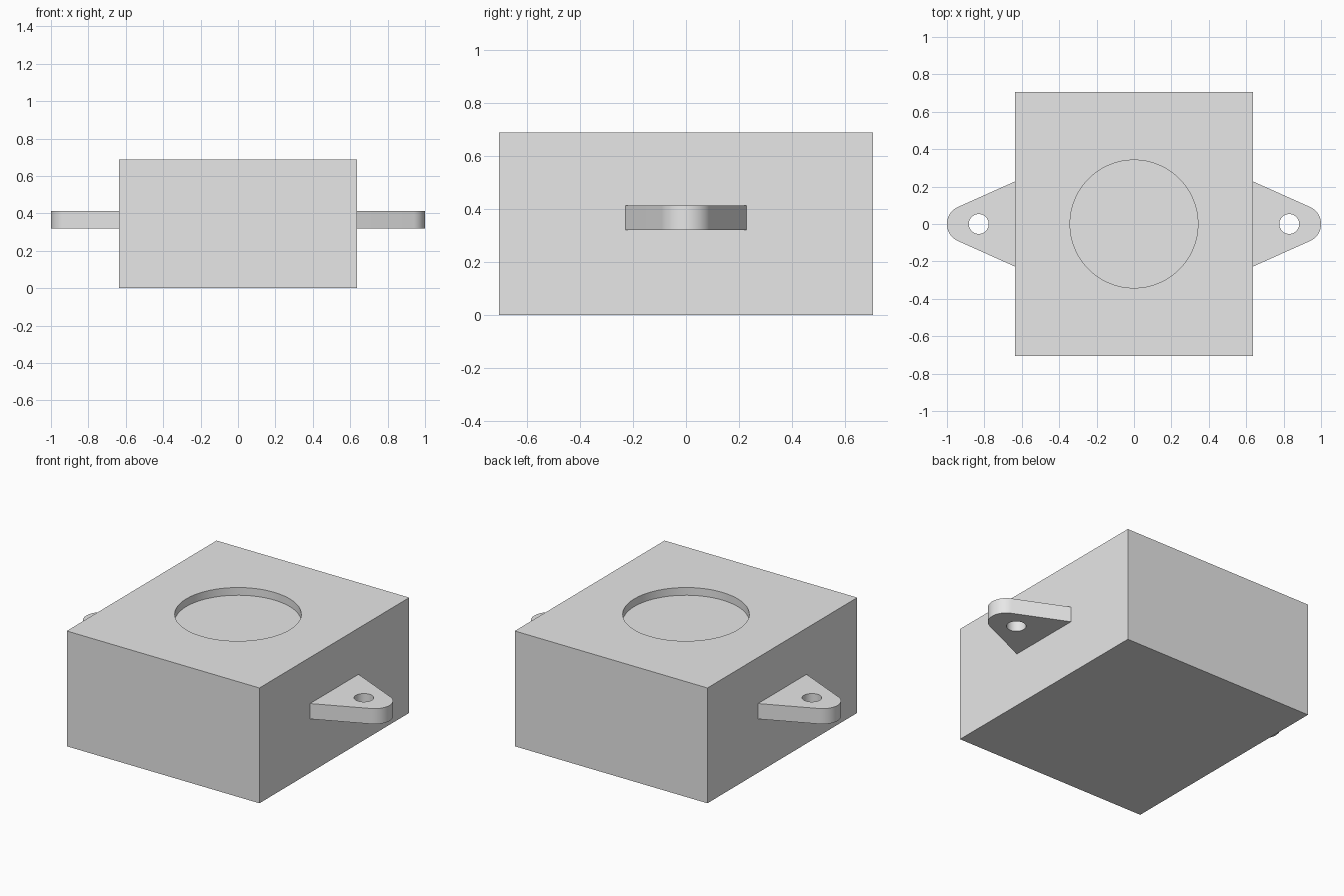
import bpy
import bmesh
from math import atan2, asin, hypot, pi, cos, sin

cube = bpy.data.objects.get("Cube")
if cube:
    bpy.data.objects.remove(cube, do_unlink=True)

HALF_X, HALF_Y, HEIGHT = 0.635, 0.705, 0.687
RECESS_R, RECESS_DEPTH = 0.342, 0.046
TAB_Z, TAB_THICK, TAB_HALF = 0.32, 0.092, 0.228
TIP_X, TIP_R = 0.9, 0.1
HOLE_X, HOLE_R = 0.83, 0.053

grey = bpy.data.materials.new("light grey")
grey.use_nodes = True
grey.diffuse_color = (0.8, 0.8, 0.8, 1)
grey.node_tree.nodes["Principled BSDF"].inputs["Base Color"].default_value = (0.8, 0.8, 0.8, 1)


def cylinder(name, x, radius, z0, z1):
    """Hidden cutter for round openings."""
    bpy.ops.mesh.primitive_cylinder_add(
        vertices=64, radius=radius, depth=z1 - z0, location=(x, 0, (z0 + z1) / 2))
    obj = bpy.context.object
    obj.name = name
    obj.hide_render = True
    obj.hide_set(True)
    return obj


def cut(obj, cutter):
    mod = obj.modifiers.new("cut", 'BOOLEAN')
    mod.operation = 'DIFFERENCE'
    mod.solver = 'EXACT'
    mod.object = cutter


def finish(obj):
    obj.data.materials.append(grey)
    bpy.ops.object.select_all(action='DESELECT')
    obj.select_set(True)
    bpy.context.view_layer.objects.active = obj
    # Bake the cuts, then shade the curved walls smooth
    for mod in list(obj.modifiers):
        bpy.ops.object.modifier_apply(modifier=mod.name)
    bpy.ops.object.shade_smooth_by_angle(angle=pi / 9)


# Rectangular body with a shallow round recess on top
bpy.ops.mesh.primitive_cube_add(size=1, location=(0, 0, HEIGHT / 2))
body = bpy.context.object
body.name = "body"
body.scale = (2 * HALF_X, 2 * HALF_Y, HEIGHT)
bpy.ops.object.transform_apply(location=False, rotation=False, scale=True)
cut(body, cylinder("recess_cutter", 0, RECESS_R, HEIGHT - RECESS_DEPTH, HEIGHT + 0.1))
finish(body)

# Mounting tabs: tapered sides tangent to a rounded tip, with a screw hole
run = TIP_X - HALF_X
taper = atan2(TAB_HALF, run) - asin(TIP_R / hypot(run, TAB_HALF))
sweep = pi / 2 - taper
STEPS = 24
outline = [(HALF_X, -TAB_HALF)]
for i in range(STEPS + 1):
    a = -sweep + 2 * sweep * i / STEPS
    outline.append((TIP_X + TIP_R * cos(a), TIP_R * sin(a)))
outline.append((HALF_X, TAB_HALF))

for side, name in ((1, "left"), (-1, "right")):
    bm = bmesh.new()
    face = bm.faces.new([bm.verts.new((side * x, y, TAB_Z)) for x, y in outline])
    top = bmesh.ops.extrude_face_region(bm, geom=[face])["geom"]
    bmesh.ops.translate(bm, vec=(0, 0, TAB_THICK),
                        verts=[v for v in top if isinstance(v, bmesh.types.BMVert)])
    bmesh.ops.recalc_face_normals(bm, faces=bm.faces)
    mesh = bpy.data.meshes.new(name + "_tab")
    bm.to_mesh(mesh)
    bm.free()
    tab = bpy.data.objects.new(name + "_mounting_tab", mesh)
    bpy.context.collection.objects.link(tab)
    cut(tab, cylinder(name + "_hole_cutter", side * HOLE_X, HOLE_R,
                      TAB_Z - 0.1, TAB_Z + TAB_THICK + 0.1))
    finish(tab)
